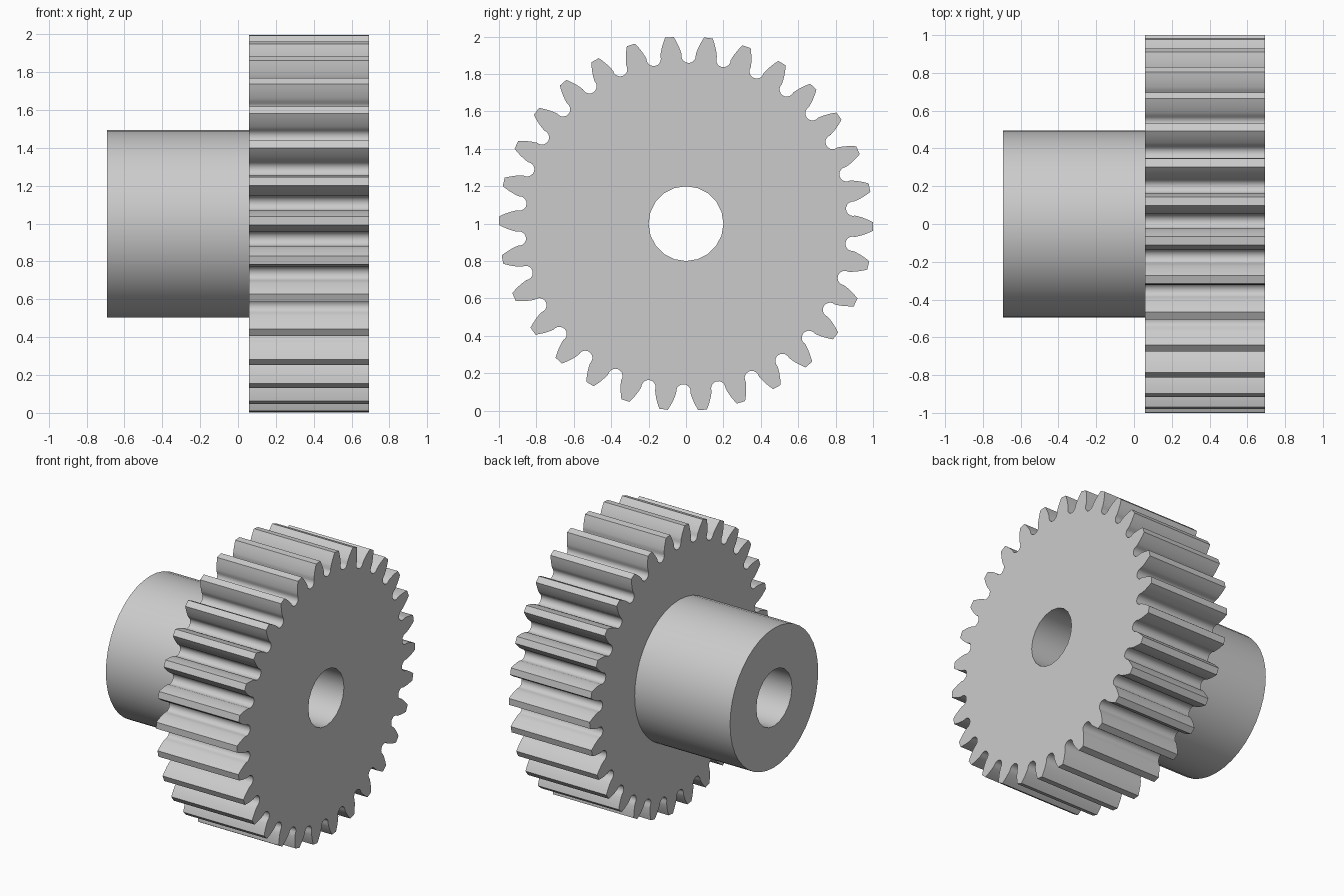
import bpy, bmesh, math

cube = bpy.data.objects.get("Cube")
if cube:
    bpy.data.objects.remove(cube, do_unlink=True)

# Overall dimensions
TEETH = 30
TIP_R, ROOT_R = 1.0, 0.859
MODULE = 2 * TIP_R / (TEETH + 2)
PITCH_R = MODULE * TEETH / 2
PRESSURE = math.radians(20)
BASE_R = PITCH_R * math.cos(PRESSURE)
FILLET_R = 0.0385
HUB_R, BORE_R = 0.495, 0.2
X_HUB, X_STEP, X_FACE = -0.693, 0.057, 0.693
PITCH = 2 * math.pi / TEETH
PHASE = math.radians(-0.9)

steel = bpy.data.materials.new("plain grey")
steel.use_nodes = True
GREY = (0.6, 0.6, 0.6, 1)
steel.diffuse_color = GREY
steel.node_tree.nodes["Principled BSDF"].inputs["Base Color"].default_value = GREY


def inv(a):
    return math.tan(a) - a


def half_angle(r):
    """Half the angular thickness of an involute tooth at radius r."""
    return PITCH / 4 + inv(PRESSURE) - inv(math.acos(min(1, BASE_R / r)))


def gear_outline():
    """Polar (radius, angle) tooth flanks and rounded gaps, all the way round."""
    # round gap, measured from its own middle line
    centre = ROOT_R + FILLET_R
    start_r = 0.906
    gap_half = start_r * math.sin(PITCH / 2 - half_angle(start_r))
    lift = start_r * math.cos(PITCH / 2 - half_angle(start_r)) - centre
    end = math.atan2(gap_half, -lift)
    steps = 10
    gap = []
    for i in range(1, steps):
        t = -end + 2 * end * i / steps
        u, v = centre - FILLET_R * math.cos(t), FILLET_R * math.sin(t)
        gap.append((math.hypot(u, v), PITCH / 2 + math.atan2(v, u)))
    # one flank from gap to tip, mirrored for the other side
    radii = [start_r + (TIP_R - start_r) * i / 5 for i in range(6)]
    rise = [(r, -half_angle(r)) for r in radii]
    fall = [(r, -a) for r, a in reversed(rise)]
    tooth = rise + fall + gap
    return [(r, a + PHASE + k * PITCH) for k in range(TEETH) for r, a in tooth]


def circle(radius, sides):
    return [(radius, 2 * math.pi * i / sides) for i in range(sides)]


def ring(bm, polar, x):
    """Closed loop of edges in the plane at x."""
    vs = [bm.verts.new((x, r * math.cos(a), 1 + r * math.sin(a))) for r, a in polar]
    return vs, [bm.edges.new((vs[i - 1], vs[i])) for i in range(len(vs))]


def wall(bm, a, b):
    for i in range(len(a)):
        bm.faces.new((a[i - 1], a[i], b[i], b[i - 1]))


def cap(bm, edges, x):
    bmesh.ops.triangle_fill(bm, edges=edges, use_beauty=True, normal=(x, 0, 0))


def finish(bm, name):
    bmesh.ops.recalc_face_normals(bm, faces=bm.faces[:])
    mesh = bpy.data.meshes.new(name)
    bm.to_mesh(mesh)
    bm.free()
    mesh.materials.append(steel)
    obj = bpy.data.objects.new(name, mesh)
    bpy.context.collection.objects.link(obj)
    bpy.ops.object.select_all(action='DESELECT')
    obj.select_set(True)
    bpy.context.view_layer.objects.active = obj
    bpy.ops.object.shade_smooth_by_angle(angle=math.radians(30))


# Toothed wheel, open where the hub and bore meet it
bm = bmesh.new()
outline = gear_outline()
back, back_edges = ring(bm, outline, X_STEP)
face, face_edges = ring(bm, outline, X_FACE)
_, hub_hole = ring(bm, circle(HUB_R, 40), X_STEP)
_, bore_hole = ring(bm, circle(BORE_R, 20), X_FACE)
wall(bm, back, face)
cap(bm, back_edges + hub_hole, -1)
cap(bm, face_edges + bore_hole, 1)
finish(bm, "toothed_wheel")

# Hub with the bore running through to the wheel face
bm = bmesh.new()
outer_end, outer_edges = ring(bm, circle(HUB_R, 40), X_HUB)
outer_step, _ = ring(bm, circle(HUB_R, 40), X_STEP)
bore_end, bore_edges = ring(bm, circle(BORE_R, 20), X_HUB)
bore_face, _ = ring(bm, circle(BORE_R, 20), X_FACE)
wall(bm, outer_end, outer_step)
wall(bm, bore_end, bore_face)
cap(bm, outer_edges + bore_edges, -1)
finish(bm, "hub")
